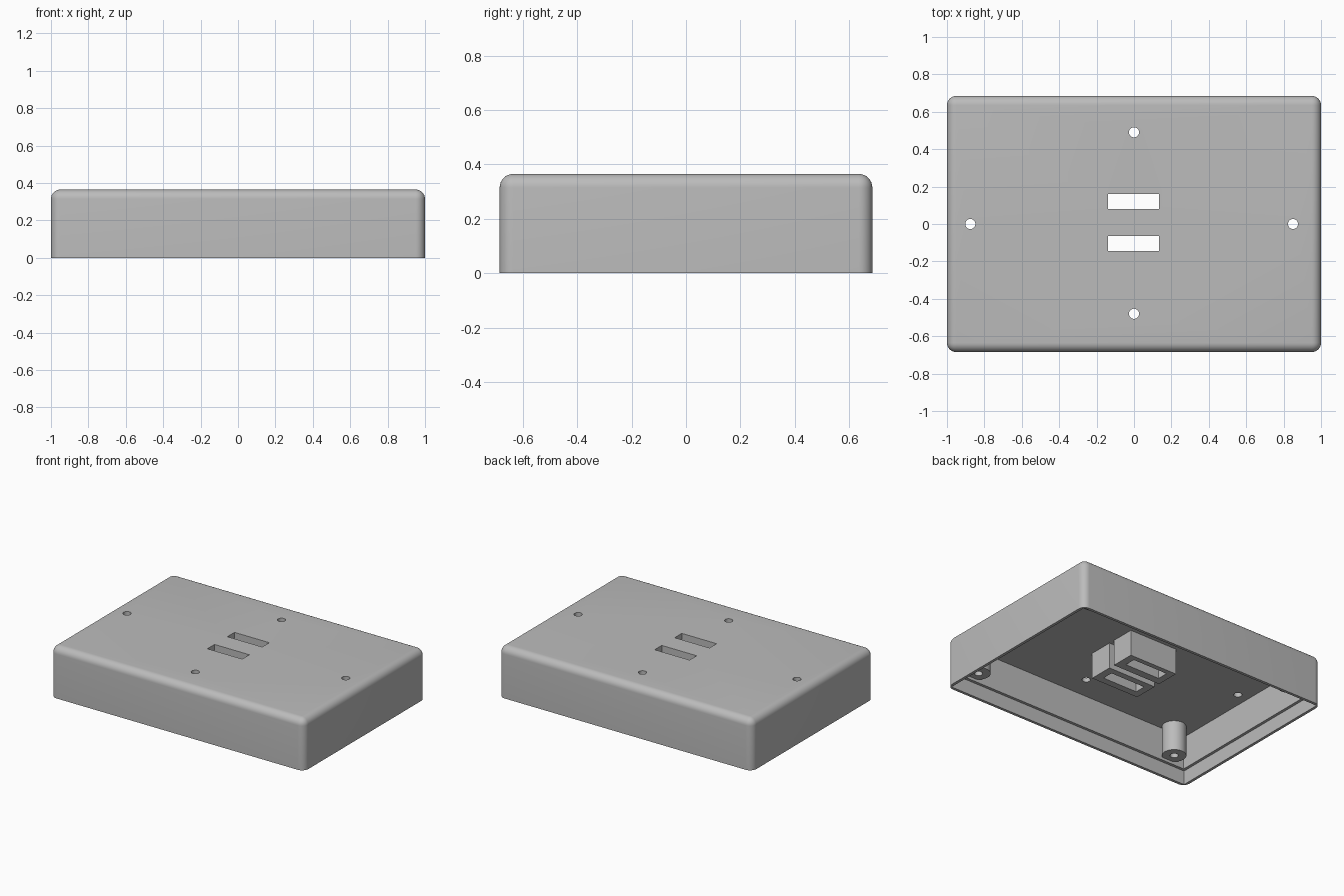
import bpy
import bmesh
from mathutils import Matrix, Vector

cube = bpy.data.objects.get("Cube")
if cube:
    bpy.data.objects.remove(cube, do_unlink=True)

grey = bpy.data.materials.new("light grey plastic")
grey.use_nodes = True
colour = (0.5, 0.5, 0.5, 1)
grey.diffuse_color = colour
grey.node_tree.nodes["Principled BSDF"].inputs["Base Color"].default_value = colour


def finish(name, bm):
    mesh = bpy.data.meshes.new(name)
    bm.to_mesh(mesh)
    bm.free()
    mesh.materials.append(grey)
    obj = bpy.data.objects.new(name, mesh)
    bpy.context.collection.objects.link(obj)
    return obj


def box(name, low, high, radius=0):
    """Box between two corners; a radius rounds all but the bottom edges."""
    low, high = Vector(low), Vector(high)
    bm = bmesh.new()
    bmesh.ops.create_cube(bm, size=1, matrix=Matrix.Translation((low + high) / 2)
                          @ Matrix.Diagonal((*(high - low), 1)))
    if radius:
        edges = [e for e in bm.edges if max(v.co.z for v in e.verts) > low.z + 0.01]
        bmesh.ops.bevel(bm, geom=edges, offset=radius, segments=8,
                        profile=0.5, affect='EDGES')
    return finish(name, bm)


def cylinder(name, x, y, low, high, radius):
    bm = bmesh.new()
    bmesh.ops.create_cone(bm, cap_ends=True, segments=40, radius1=radius,
                          radius2=radius, depth=high - low,
                          matrix=Matrix.Translation((x, y, (low + high) / 2)))
    return finish(name, bm)


def activate(obj):
    bpy.ops.object.select_all(action='DESELECT')
    obj.select_set(True)
    bpy.context.view_layer.objects.active = obj


def cut(obj, cutters):
    """Subtract each cutter, then discard it."""
    activate(obj)
    for cutter in cutters:
        mod = obj.modifiers.new("cut", 'BOOLEAN')
        mod.operation = 'DIFFERENCE'
        mod.solver = 'EXACT'
        mod.object = cutter
        bpy.ops.object.modifier_apply(modifier=mod.name)
        bpy.data.objects.remove(cutter, do_unlink=True)
    bpy.ops.object.shade_smooth_by_angle(angle=0.6)


HALF_X, HALF_Y, TOP = 1.0, 0.685, 0.365
CEILING = 0.335
SLOTS = [("back", 0.08, 0.16, 0.025, 0.195), ("front", -0.145, -0.065, -0.195, -0.02)]
HOLES = [(0, 0.49), (0, -0.48), (-0.875, 0), (0.85, 0)]


def slot_cutter(y0, y1):
    return box("slot_cutter", (-0.14, y0, -0.1), (0.135, y1, 0.5))


# Hollow rounded cover with a stepped rim, screw holes and slots
cover = box("cover", (-HALF_X, -HALF_Y, 0), (HALF_X, HALF_Y, TOP), 0.05)
cutters = []
for name, wall, low, high in [("cavity", 0.04, -0.1, CEILING), ("rim_step", 0.02, -0.2, 0.1)]:
    x, y = HALF_X - wall, HALF_Y - wall
    cutters.append(box(name, (-x, -y, low), (x, y, high)))
cutters += [cylinder("hole_cutter", x, y, 0.2, 0.5, 0.027) for x, y in HOLES]
cutters += [slot_cutter(s[1], s[2]) for s in SLOTS]
cut(cover, cutters)

# Rectangular sleeves hanging below the slots
for side, y0, y1, outer0, outer1 in SLOTS:
    sleeve = box(side + "_slot_sleeve", (-0.19, outer0, 0.15), (0.19, outer1, CEILING + 0.01))
    cut(sleeve, [slot_cutter(y0, y1)])

# Screw posts in the four corners, each with a blind hole
for side_x, sx in (("left", 1), ("right", -1)):
    for side_y, sy in (("front", -1), ("back", 1)):
        x, y = sx * 0.825, sy * 0.58
        post = cylinder(f"{side_y}_{side_x}_screw_post", x, y, 0.12, CEILING + 0.01, 0.079)
        cut(post, [cylinder("post_hole_cutter", x, y, 0, 0.3, 0.027)])
